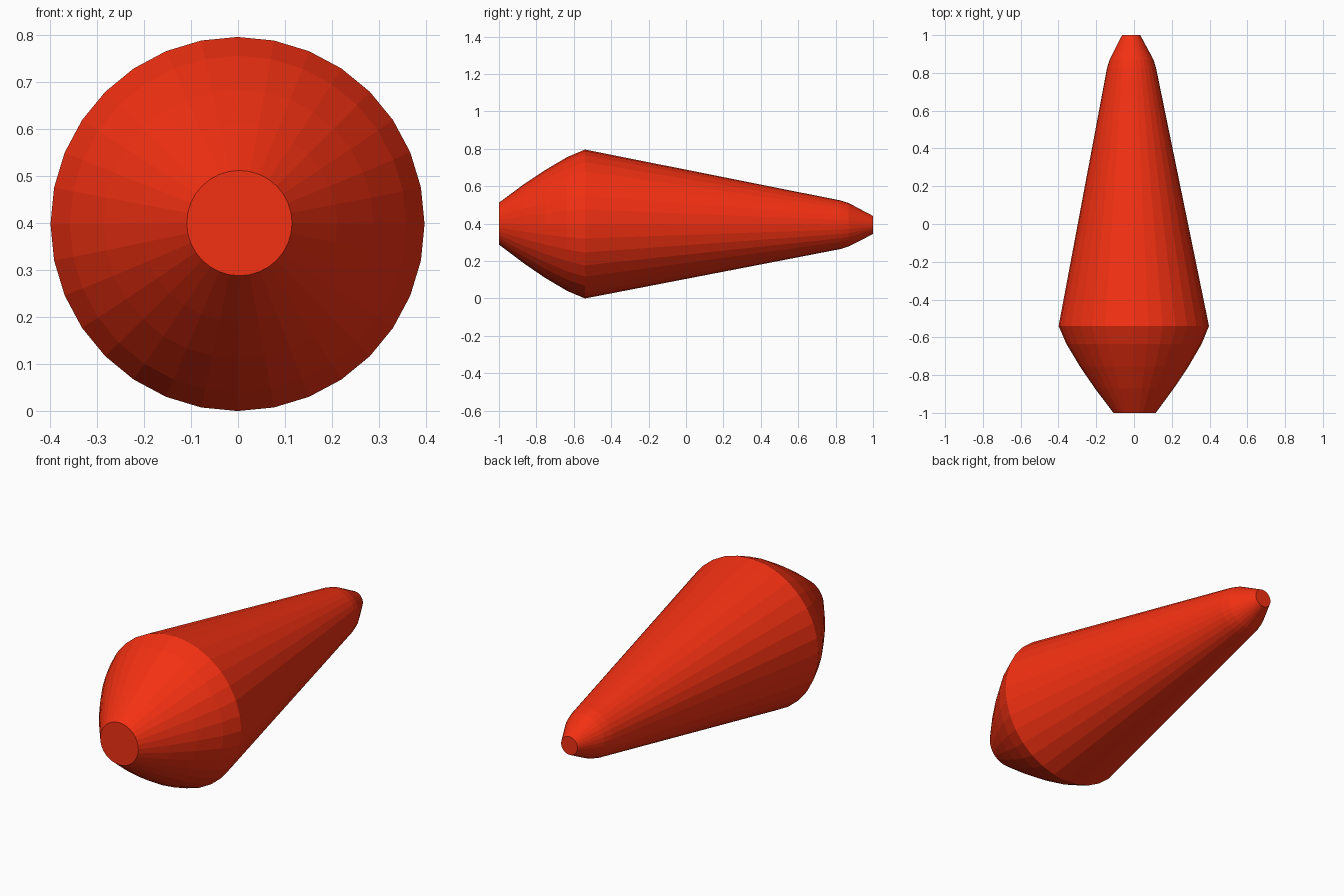
import bpy, bmesh, math

if "Cube" in bpy.data.objects:
    bpy.data.objects.remove(bpy.data.objects["Cube"])

SIDES = 32
# (y, radius, centre x, centre z) along the body, with its slight lean
RINGS = [
    (-1.00, 0.112, 0.003, 0.402),
    (-0.87, 0.209, 0.002, 0.401),
    (-0.755, 0.287, 0.001, 0.400),
    (-0.635, 0.358, 0.000, 0.400),
    (-0.54, 0.398, -0.001, 0.400),
    (0.825, 0.130, -0.013, 0.396),
    (0.87, 0.116, -0.013, 0.396),
    (0.93, 0.085, -0.014, 0.395),
    (1.00, 0.048, -0.015, 0.395),
]

bm = bmesh.new()


def add_ring(y, r, cx, cz):
    angles = [2 * math.pi * i / SIDES for i in range(SIDES)]
    return [bm.verts.new((cx + r * math.sin(a), y, cz + r * math.cos(a))) for a in angles]


# Tapered faceted body
rings = [add_ring(*ring) for ring in RINGS]
for a, b in zip(rings, rings[1:]):
    for i in range(SIDES):
        j = (i + 1) % SIDES
        bm.faces.new((a[i], a[j], b[j], b[i]))

# Flat end caps
bm.faces.new(rings[0])
bm.faces.new(rings[-1])
bmesh.ops.recalc_face_normals(bm, faces=bm.faces)

mesh = bpy.data.meshes.new("tapered_root")
bm.to_mesh(mesh)
bm.free()
root = bpy.data.objects.new("tapered_root", mesh)
bpy.context.collection.objects.link(root)
root.location.z = -min(v.co.z for v in mesh.vertices)

# Red-orange colour
mat = bpy.data.materials.new("red_orange")
mat.diffuse_color = (0.9, 0.03, 0.006, 1)
mat.use_nodes = True
mat.node_tree.nodes["Principled BSDF"].inputs["Base Color"].default_value = mat.diffuse_color
mesh.materials.append(mat)
